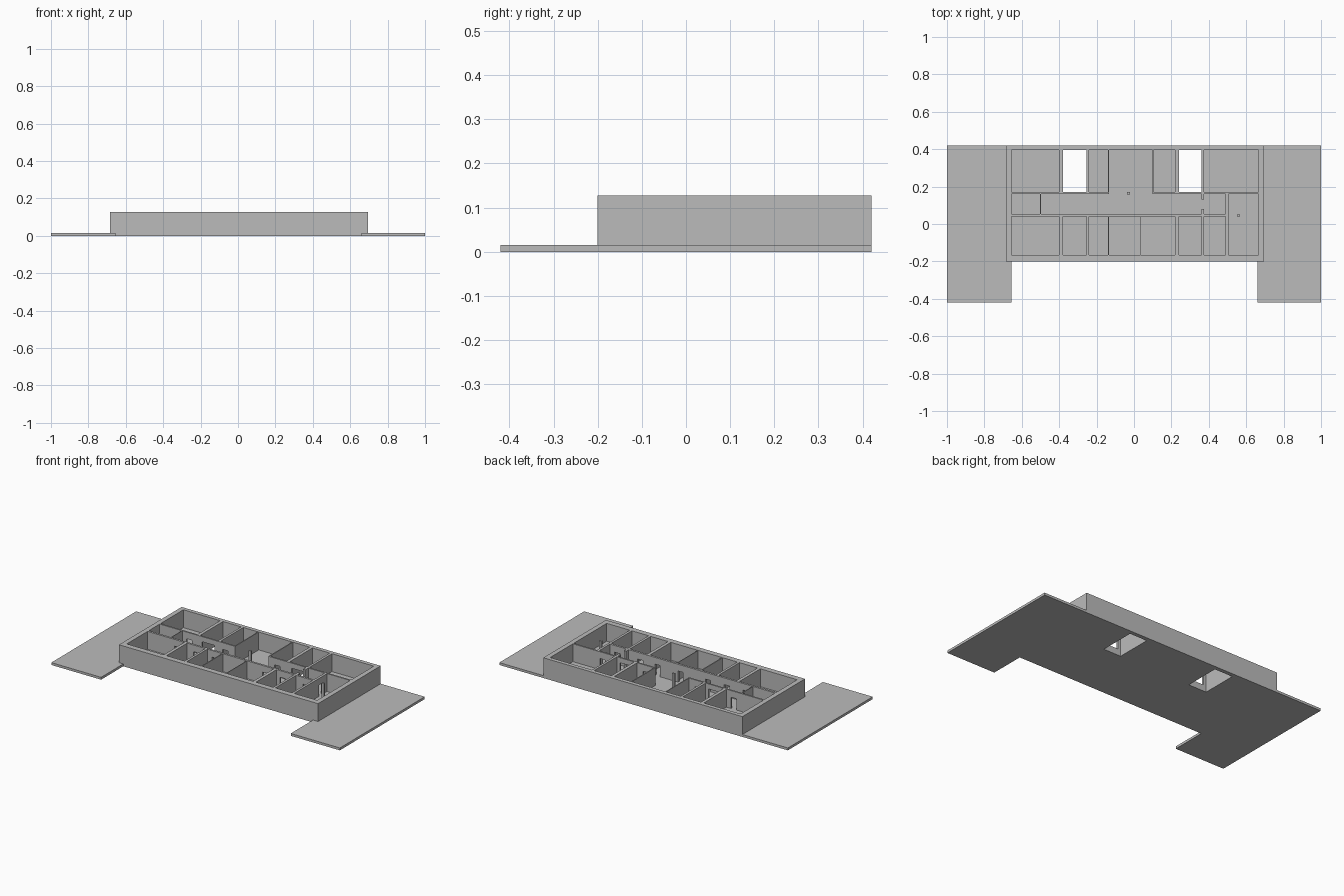
import bpy, bmesh

cube = bpy.data.objects.get("Cube")
if cube:
    bpy.data.objects.remove(cube)

grey = bpy.data.materials.new("plain grey")
grey.use_nodes = True
COLOR = (0.5, 0.5, 0.5, 1)
grey.diffuse_color = COLOR
grey.node_tree.nodes["Principled BSDF"].inputs["Base Color"].default_value = COLOR

FLOOR, TOP = 0.015, 0.127
BACK, FRONT = 0.42, -0.2


def make_object(name, bm):
    bmesh.ops.recalc_face_normals(bm, faces=bm.faces)
    mesh = bpy.data.meshes.new(name)
    bm.to_mesh(mesh)
    bm.free()
    mesh.materials.append(grey)
    obj = bpy.data.objects.new(name, mesh)
    bpy.context.collection.objects.link(obj)
    return obj


def boxes(name, items):
    """One object made of boxes, each given as x0, x1, y0, y1, z0, z1."""
    bm = bmesh.new()
    for x0, x1, y0, y1, z0, z1 in items:
        verts = bmesh.ops.create_cube(bm, size=1)["verts"]
        for v in verts:
            v.co.x = x0 if v.co.x < 0 else x1
            v.co.y = y0 if v.co.y < 0 else y1
            v.co.z = z0 if v.co.z < 0 else z1
    return make_object(name, bm)


def cut(obj, *cutters):
    """Subtract the cutters, keep the resulting mesh and drop the cutters."""
    for c in cutters:
        c.hide_render = True
        mod = obj.modifiers.new("cut", "BOOLEAN")
        mod.operation, mod.solver, mod.object = "DIFFERENCE", "EXACT", c
    graph = bpy.context.evaluated_depsgraph_get()
    mesh = bpy.data.meshes.new_from_object(obj.evaluated_get(graph))
    obj.modifiers.clear()
    obj.data = mesh
    for c in cutters:
        bpy.data.objects.remove(c)


def full(x0, x1, y0, y1):
    return (x0, x1, y0, y1, -0.1, 0.3)


# Ground slab with the two forward side aprons and two open light wells
outline = [(-1, BACK), (-1, -0.42), (-0.655, -0.42), (-0.655, FRONT),
           (0.66, FRONT), (0.66, -0.42), (1, -0.42), (1, BACK)]
bm = bmesh.new()
face = bm.faces.new([bm.verts.new((x, y, 0)) for x, y in outline])
ext = bmesh.ops.extrude_face_region(bm, geom=[face])["geom"]
for v in ext:
    if isinstance(v, bmesh.types.BMVert):
        v.co.z = FLOOR
slab = make_object("ground_slab", bm)
wells = [(-0.38, -0.255), (0.24, 0.36)]
cut(slab, boxes("well_cutter", [full(a, b, 0.17, 0.395) for a, b in wells]))

# Walls: a solid block with every room hollowed out
back_rooms = [(-0.655, -0.4), *wells, (-0.24, -0.139),
              (0.104, 0.22), (0.375, 0.665)]
front_rooms = [(-0.655, -0.4), (-0.38, -0.255), (-0.24, -0.139),
               (-0.133, 0.031), (0.035, 0.22), (0.24, 0.36), (0.375, 0.49)]
rooms = [full(a, b, 0.17, 0.395) for a, b in back_rooms]
rooms += [full(a, b, -0.165, 0.04) for a, b in front_rooms]
rooms += [full(-0.655, -0.502, 0.053, 0.16),    # end store
          full(-0.498, 0.36, 0.053, 0.16),      # corridor
          full(0.375, 0.49, 0.053, 0.16),       # corridor lobby
          full(0.505, 0.665, -0.165, 0.16)]     # stair room
walls = boxes("walls", [(-0.685, 0.695, FRONT, BACK, FLOOR, TOP)])

# Doorways and light well windows through the corridor walls
DOOR = 0.085
openings = [(x - 0.018, x + 0.018, 0.03, 0.06, -0.1, DOOR)
            for x in (-0.45, -0.32, -0.19, 0.0, 0.16, 0.28, 0.44)]
openings += [(x - 0.018, x + 0.018, 0.15, 0.18, -0.1, DOOR)
             for x in (-0.45, -0.2, 0.16, 0.46)]
openings += [(a + 0.02, b - 0.02, 0.15, 0.18, 0.04, 0.095) for a, b in wells]
openings += [(0.48, 0.52, 0.08, 0.12, -0.1, DOOR)]
# Full height gaps: open hall and corridor passage
hall = [full(-0.133, 0.098, 0.155, 0.395), full(0.35, 0.385, 0.08, 0.13)]
cut(walls, boxes("room_cutter", rooms), boxes("opening_cutter", openings),
    boxes("hall_cutter", hall))

# Two slim posts
boxes("posts", [(x - 0.008, x + 0.008, y - 0.006, y + 0.006, FLOOR, TOP)
                for x, y in ((-0.03, 0.165), (0.56, 0.045))])
